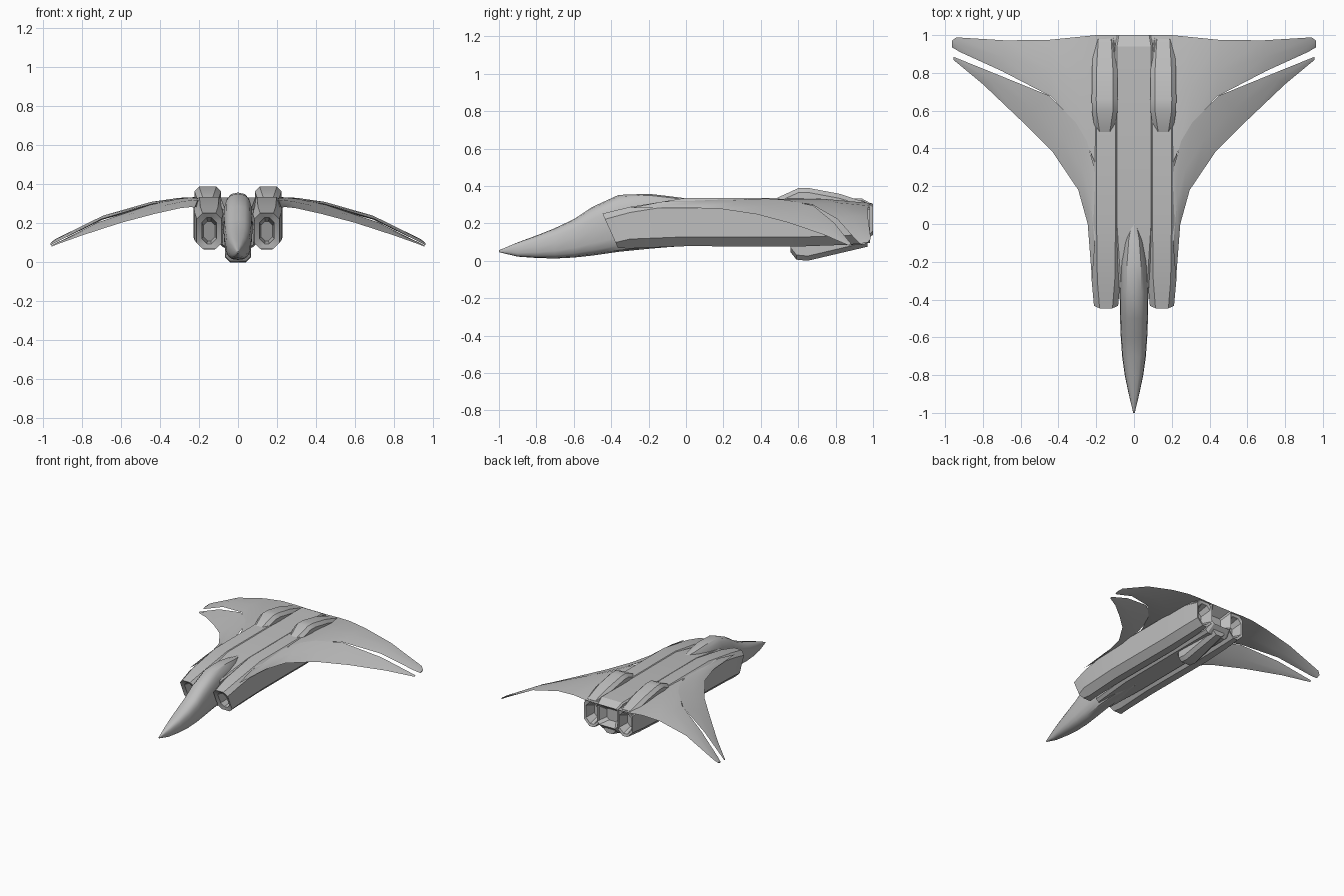
import bpy, bmesh
from math import cos, sin, pi, radians, copysign

cube = bpy.data.objects.get("Cube")
if cube:
    bpy.data.objects.remove(cube)

grey = bpy.data.materials.new("hull_grey")
grey.use_nodes = True
COLOR = (0.52, 0.52, 0.52, 1)
grey.diffuse_color = COLOR
grey.node_tree.nodes["Principled BSDF"].inputs["Base Color"].default_value = COLOR


def loft(name, rings, mirror=False, angle=28):
    """Skin a row of closed rings, cap both ends, optionally mirror in x."""
    bm = bmesh.new()
    rows = [[bm.verts.new(p) for p in ring] for ring in rings]
    n = len(rows[0])
    for a, b in zip(rows, rows[1:]):
        for i in range(n):
            j = (i + 1) % n
            bm.faces.new((a[i], a[j], b[j], b[i]))
    bm.faces.new(rows[0])
    bm.faces.new(rows[-1])
    bmesh.ops.recalc_face_normals(bm, faces=bm.faces)
    mesh = bpy.data.meshes.new(name)
    bm.to_mesh(mesh)
    bm.free()
    mesh.materials.append(grey)
    mesh.shade_smooth()
    mesh.set_sharp_from_angle(angle=radians(angle))
    ob = bpy.data.objects.new(name, mesh)
    bpy.context.collection.objects.link(ob)
    if mirror:
        ob.modifiers.new("mirror", "MIRROR")
    return ob


def box_ring(y, w, zb, zt, cx=0, top=0.03, bottom=0.03, slant=0):
    """Chamfered rectangle across y; slant leans its top forward."""
    t, b = min(top, w * 0.7), min(bottom, w * 0.7)
    pts = [(-w, zb + b), (b - w, zb), (w - b, zb), (w, zb + b),
           (w, zt - t), (w - t, zt), (t - w, zt), (-w, zt - t)]
    mid = (zb + zt) / 2
    return [(cx + x, y - slant * (z - mid), z) for x, z in pts]


def round_ring(y, w, zb, zt, n=16, power=0.72):
    """Squarish ellipse across y."""
    def sq(v):
        return copysign(abs(v) ** power, v)
    mid, h = (zb + zt) / 2, (zt - zb) / 2
    return [(w * sq(cos(2 * pi * i / n)), y, mid + h * sq(sin(2 * pi * i / n)))
            for i in range(n)]


def wing(name, stations, thick):
    """Thin blade from pairs of leading and trailing edge points."""
    rings = []
    for k, (le, te) in enumerate(stations):
        t = thick * (1 - 0.75 * k / (len(stations) - 1))
        mid = [a * 0.55 + b * 0.45 for a, b in zip(le, te)]
        rings.append([le, (mid[0], mid[1], mid[2] + t), te,
                      (mid[0], mid[1], mid[2] - t)])
    return loft(name, rings, mirror=True, angle=25)


# Nose, cockpit and canopy fairing
nose = [(-1, .004, .046, .056), (-.9, .028, .022, .098), (-.8, .049, .015, .135),
        (-.7, .063, .012, .175), (-.6, .07, .017, .222), (-.5, .074, .028, .288),
        (-.36, .076, .048, .352), (-.2, .072, .064, .358), (-.08, .055, .074, .344),
        (.03, .012, .08, .33)]
loft("nose_fuselage", [round_ring(*s) for s in nose], angle=35)

# Central body joining the engines
spine = [(-.34, .078, .07, .275), (0, .1, .08, .333), (.94, .1, .085, .333),
         (1, .09, .14, .3), (.93, .05, .16, .25)]
loft("centre_body", [box_ring(*s, top=.01, bottom=.02) for s in spine])

# Engine bodies with hollow intakes and nozzles
CX = 0.148
intake = [(-.3, .03, .11, .21), (-.395, .038, .095, .23), (-.405, .064, .068, .252)]
engine = [(-.3, .076, .066, .288), (0, .08, .078, .336), (.6, .08, .076, .336),
          (.85, .076, .085, .332), (.985, .068, .095, .302),
          (.98, .054, .115, .28), (.9, .036, .14, .25)]
loft("engine_body",
     [box_ring(*s, cx=CX, slant=.45) for s in intake] +
     [box_ring(*s, cx=CX, bottom=.05) for s in engine], mirror=True)

# Raised housings on top of the engines
housing = [(.48, .05, .3, .333), (.6, .068, .3, .388), (.66, .069, .3, .388),
           (.82, .067, .295, .358), (.98, .058, .28, .306)]
loft("upper_housing", [box_ring(*s, cx=CX + .007, top=.024, bottom=.005)
                       for s in housing], mirror=True)

# Belly fairing under the tail
belly = [(.56, .05, .045, .11), (.59, .066, .006, .11), (.65, .066, 0, .11),
         (.97, .05, .075, .13)]
loft("belly_fairing", [box_ring(*s, top=.005, bottom=.025) for s in belly])

# Forward wing blade, sweeping out and down
wing("forward_wing", [
    ((.222, -.3, .282), (.19, .1, .325)), ((.245, 0, .283), (.21, .3, .33)),
    ((.295, .18, .278), (.25, .44, .332)), ((.43, .38, .248), (.31, .54, .325)),
    ((.6, .55, .203), (.45, .68, .295)), ((.8, .74, .138), (.72, .79, .205)),
    ((.957, .87, .082), (.955, .885, .088))], .016)

# Rear wing blade with a slot ahead of its tip
wing("rear_wing", [
    ((.15, .2, .325), (.09, 1, .3)), ((.24, .4, .328), (.2, 1, .303)),
    ((.305, .53, .322), (.3, .99, .308)), ((.44, .675, .3), (.45, .975, .295)),
    ((.7, .81, .222), (.68, .972, .24)), ((.92, .91, .11), (.94, .988, .118)),
    ((.963, .935, .088), (.963, .972, .098))], .02)
